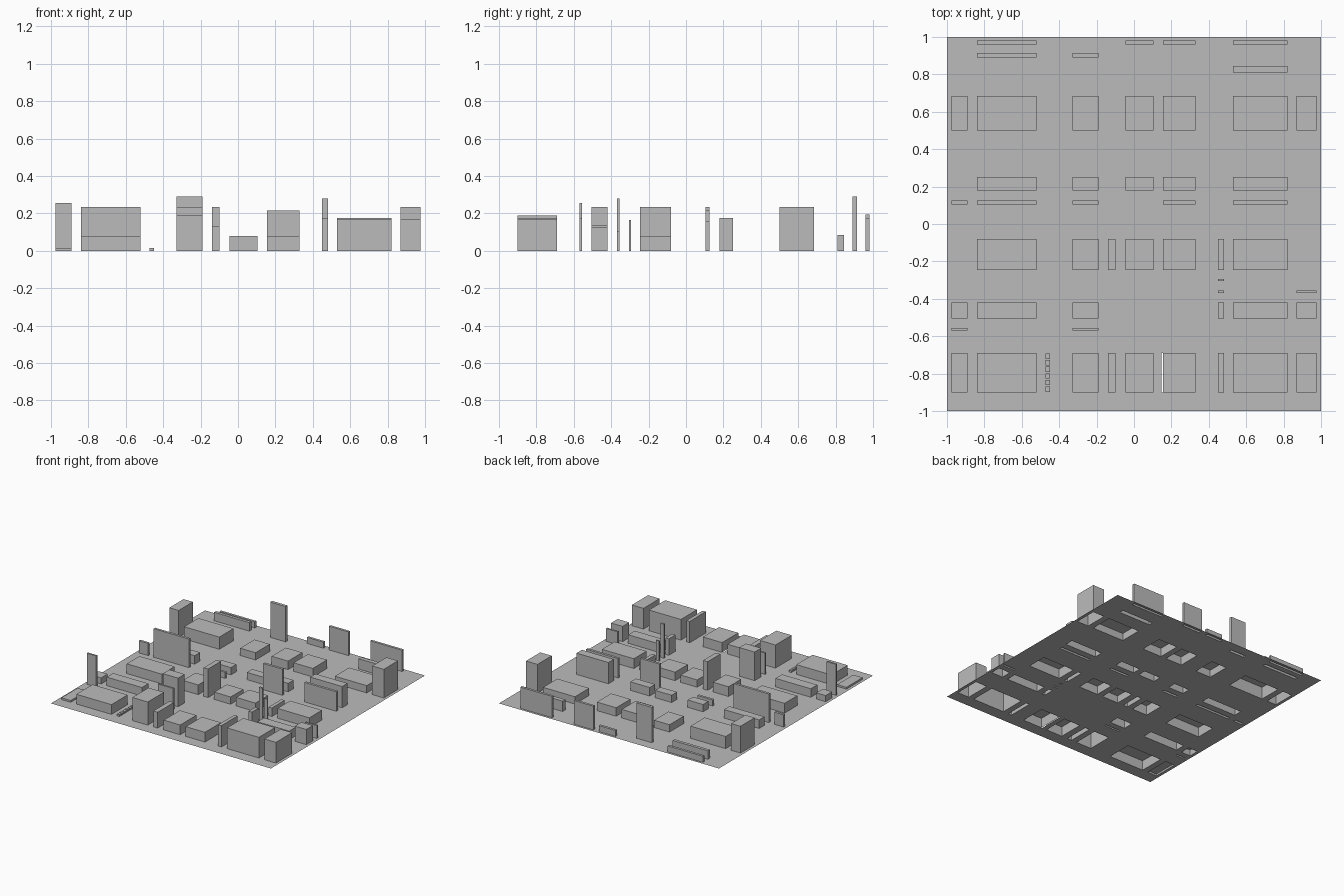
import bpy, bmesh

cube = bpy.data.objects.get("Cube")
if cube:
    bpy.data.objects.remove(cube, do_unlink=True)

grey = bpy.data.materials.new("plain_grey")
grey.use_nodes = True
grey.diffuse_color = (0.5, 0.5, 0.5, 1)
grey.node_tree.nodes["Principled BSDF"].inputs["Base Color"].default_value = (0.5, 0.5, 0.5, 1)

# City blocks: column spans along x, row spans along y
COLS = dict(a=(-.975, -.89), b=(-.84, -.52), c=(-.33, -.19), d=(-.14, -.10),
            e=(-.045, .105), f=(.155, .33), g=(.45, .48), h=(.53, .82), i=(.87, .975))
ROWS = [(-.90, -.69), (-.57, -.555), (-.505, -.42), (-.37, -.355), (-.305, -.295),
        (-.245, -.08), (.105, .125), (.18, .25), (.50, .685), (.81, .845),
        (.89, .915), (.96, .98)]

# Building heights for each row, by column
HEIGHTS = [
    dict(a=.015, b=.08, c=.19, d=.13, e=.08, f=.08, g=.175, h=.17, i=.17),
    dict(a=.255, c=.175),
    dict(a=.05, b=.07, c=.235, g=.135, h=.07, i=.125),
    dict(g=.28, i=.105),
    dict(g=.165),
    dict(b=.08, c=.08, d=.235, e=.06, f=.07, g=.07, h=.08),
    dict(a=.1, b=.235, c=.05, f=.215, h=.16),
    dict(b=.07, c=.06, e=.06, f=.07, h=.175),
    dict(a=.22, b=.1, c=.06, e=.07, f=.07, h=.06, i=.235),
    dict(h=.085),
    dict(b=.07, c=.29),
    dict(b=.05, e=.05, f=.195, h=.175),
]


def finish(name, bm):
    mesh = bpy.data.meshes.new(name)
    bm.to_mesh(mesh)
    bm.free()
    mesh.materials.append(grey)
    obj = bpy.data.objects.new(name, mesh)
    bpy.context.scene.collection.objects.link(obj)
    return obj


def building(name, xs, ys, height):
    """Flat-roofed box without a floor."""
    bm = bmesh.new()
    bmesh.ops.create_cube(bm, size=1)
    for v in bm.verts:
        v.co = (xs[v.co.x > 0], ys[v.co.y > 0], height if v.co.z > 0 else 0)
    floor = [f for f in bm.faces if f.normal.z < -.5 or all(v.co.z == 0 for v in f.verts)]
    bmesh.ops.delete(bm, geom=floor, context="FACES")
    return finish(name, bm)


# Buildings
footprints = []
for r, (ys, row) in enumerate(zip(ROWS, HEIGHTS)):
    for col, height in row.items():
        building(f"building_row{r + 1}_{col}", COLS[col], ys, height)
        footprints.append((COLS[col], ys))

# Chain of tiny sheds in the front alley
y0, y1 = ROWS[0]
step = (y1 - y0) / 6
for n in range(6):
    start = y0 + n * step
    building(f"alley_shed_{n + 1}", (-.472, -.45), (start + .003, start + step - .003), .015)

# Narrow slot in the ground beside one front building
footprints.append(((.147, .155), ROWS[0]))

# Ground sheet, left open under the buildings
xs = sorted({-1, 1} | {x for span, _ in footprints for x in span})
ys = sorted({-1, 1} | {y for _, span in footprints for y in span})
bm = bmesh.new()
grid = [[bm.verts.new((x, y, 0)) for y in ys] for x in xs]
for i in range(len(xs) - 1):
    for j in range(len(ys) - 1):
        cx, cy = (xs[i] + xs[i + 1]) / 2, (ys[j] + ys[j + 1]) / 2
        if not any(a < cx < b and c < cy < d for (a, b), (c, d) in footprints):
            bm.faces.new((grid[i][j], grid[i + 1][j], grid[i + 1][j + 1], grid[i][j + 1]))
finish("ground", bm)
